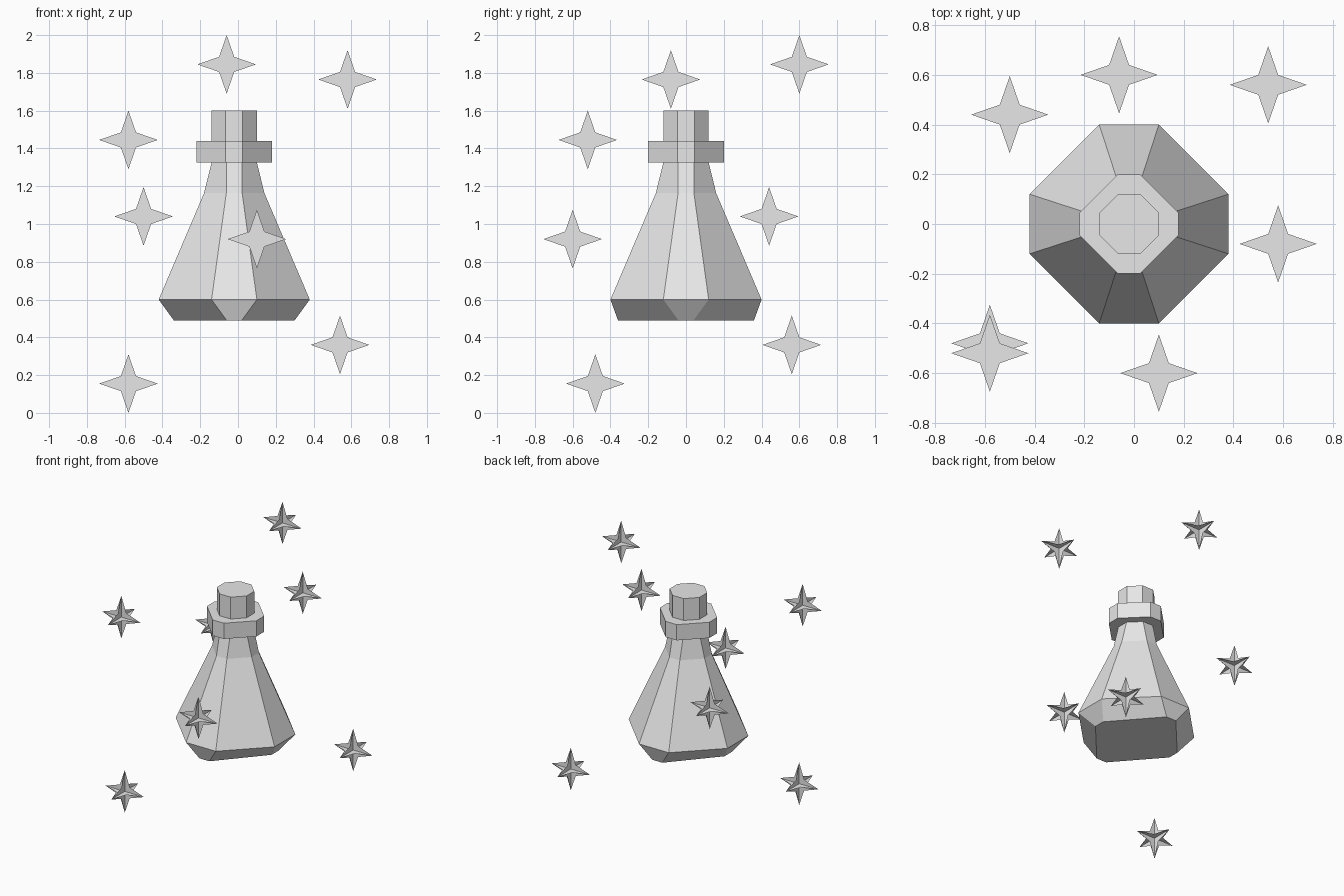
import bpy
import bmesh
from mathutils import Vector

cube = bpy.data.objects.get("Cube")
if cube:
    bpy.data.objects.remove(cube, do_unlink=True)

# One plain grey for everything
grey = bpy.data.materials.new("plain_grey")
grey.use_nodes = True
colour = (0.8, 0.8, 0.8, 1)
grey.diffuse_color = colour
grey.node_tree.nodes["Principled BSDF"].inputs["Base Color"].default_value = colour

BOTTLE_X = -0.02


def add_object(name, bm, location):
    mesh = bpy.data.meshes.new(name)
    bm.to_mesh(mesh)
    bm.free()
    mesh.materials.append(grey)
    obj = bpy.data.objects.new(name, mesh)
    obj.location = location
    bpy.context.collection.objects.link(obj)
    return obj


def octagon(hx, hy, flat):
    """Chamfered rectangle, counter-clockwise; flat = half the axis-facing side."""
    return [(hx, -flat), (hx, flat), (flat, hy), (-flat, hy),
            (-hx, flat), (-hx, -flat), (-flat, -hy), (flat, -hy)]


def loft(name, rings):
    """Closed solid through octagons given as (z, half_x, half_y, flat)."""
    bm = bmesh.new()
    loops = [[bm.verts.new((x, y, z)) for x, y in octagon(hx, hy, flat)]
             for z, hx, hy, flat in rings]
    for low, high in zip(loops, loops[1:]):
        for i in range(8):
            j = (i + 1) % 8
            bm.faces.new((low[i], low[j], high[j], high[i]))
    bm.faces.new(loops[0][::-1])
    bm.faces.new(loops[-1])
    return add_object(name, bm, (BOTTLE_X, 0, 0))


def sparkle(name, location, tip=0.155, inner=0.04):
    """Three flat four-pointed stars crossing at right angles."""
    bm = bmesh.new()
    outline = [(tip, 0), (inner, inner), (0, tip), (-inner, inner),
               (-tip, 0), (-inner, -inner), (0, -tip), (inner, -inner)]
    for axis in range(3):
        verts = []
        for a, b in outline:
            p = Vector((0, 0, 0))
            p[(axis + 1) % 3] = a
            p[(axis + 2) % 3] = b
            verts.append(bm.verts.new(p))
        bm.faces.new(verts)
    return add_object(name, bm, location)


# Bottle: tapered foot, flared body, narrow neck
loft("bottle_body", [(0.49, 0.32, 0.36, 0.04),
                     (0.60, 0.40, 0.40, 0.12),
                     (1.163, 0.16, 0.16, 0.042),
                     (1.325, 0.12, 0.12, 0.042)])
loft("bottle_collar", [(1.325, 0.20, 0.20, 0.045), (1.44, 0.20, 0.20, 0.045)])
loft("bottle_stopper", [(1.44, 0.12, 0.12, 0.045), (1.60, 0.12, 0.12, 0.045)])

# Sparkles floating around the bottle
centres = [(-0.06, 0.60, 1.845), (0.58, -0.08, 1.765), (-0.58, -0.52, 1.445),
           (-0.50, 0.44, 1.04), (0.10, -0.60, 0.92), (0.54, 0.56, 0.36),
           (-0.58, -0.48, 0.155)]
for n, centre in enumerate(centres, 1):
    sparkle(f"sparkle_{n}", centre)
